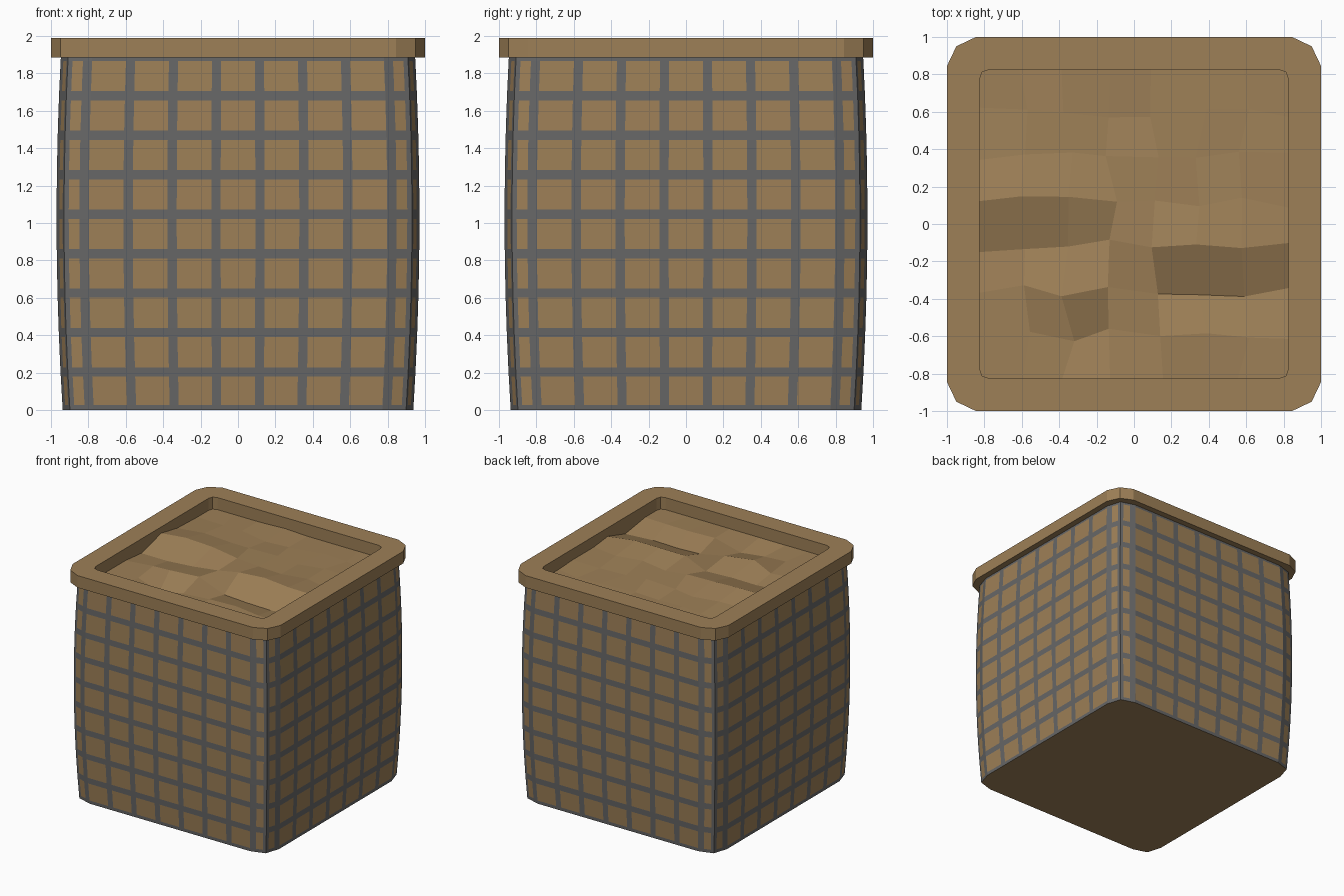
import bpy, bmesh, random
from math import cos, sin, pi

if "Cube" in bpy.data.objects:
    bpy.data.objects.remove(bpy.data.objects["Cube"])

random.seed(4)


def material(name, color):
    m = bpy.data.materials.new(name)
    m.diffuse_color = (*color, 1)
    m.use_nodes = True
    m.node_tree.nodes["Principled BSDF"].inputs["Base Color"].default_value = m.diffuse_color
    return m


sand = material("sand", (0.34, 0.215, 0.095))
wire = material("wire_grey", (0.135, 0.135, 0.135))


def finish(name, bm, mats):
    bmesh.ops.remove_doubles(bm, verts=bm.verts, dist=1e-5)
    bmesh.ops.recalc_face_normals(bm, faces=bm.faces)
    me = bpy.data.meshes.new(name)
    bm.to_mesh(me)
    bm.free()
    for m in mats:
        me.materials.append(m)
    ob = bpy.data.objects.new(name, me)
    bpy.context.collection.objects.link(ob)
    return ob


def four_sides(side):
    """Repeat one front-side outline around the square."""
    pts = []
    for k in range(4):
        c, s = round(cos(k * pi / 2)), round(sin(k * pi / 2))
        pts += [(x * c - y * s, x * s + y * c) for x, y in side]
    return pts


# Bulging cloth wall with mesh strips, coloured face by face
HALF, CORNER, EDGE = 0.97, 0.93, 0.80
W = 0.025
centres = [0.2351 * (i - 3.5) for i in range(8)]
xs = [-CORNER, -0.905, -EDGE, EDGE, 0.905]
for c in centres:
    xs += [c - W, c + W]
xs.sort()


def wall_y(x):
    t = max(0, (abs(x) - EDGE) / (CORNER - EDGE))
    return -(HALF - t * (HALF - CORNER))


def x_is_wire(x):
    return abs(x) > 0.905 or any(abs(x - c) < W for c in centres)


rows = [0, 0.028]
row_centres = [0.203 + 0.2111 * i for i in range(8)]
for c in row_centres:
    rows += [c - W, c + W]
rows += [1.865, 1.885]


def bulge(z):
    return 1 - 0.034 * abs((z - 1.03) / 1.03) ** 2


outline = four_sides([(x, wall_y(x)) for x in xs])
ends = xs + [CORNER]
col_wire = [x_is_wire((ends[i] + ends[i + 1]) / 2) for i in range(len(xs))] * 4
bm = bmesh.new()
rings = [[bm.verts.new((x * bulge(z), y * bulge(z), z)) for x, y in outline] for z in rows]
n = len(outline)
for r in range(len(rows) - 1):
    for i in range(n):
        j = (i + 1) % n
        f = bm.faces.new((rings[r][i], rings[r][j], rings[r + 1][j], rings[r + 1][i]))
        f.material_index = int(r % 2 == 0 or col_wire[i])
bm.faces.new(rings[0][::-1])
finish("basket_wall", bm, [sand, wire])


# Overhanging rim with chamfered corners
def chamfered(half, corner, edge):
    return four_sides([(-corner, -corner), (-edge, -half), (edge, -half)])


outer = chamfered(1.0, 0.95, 0.845)
inner = chamfered(0.825, 0.812, 0.775)
under = chamfered(0.915, 0.875, 0.76)
bm = bmesh.new()
loops = [[bm.verts.new((x, y, z)) for x, y in pts] for pts, z in
         ((outer, 1.885), (outer, 1.99), (inner, 1.99), (inner, 1.80), (under, 1.885))]
for a, b in zip(loops, loops[1:] + loops[:1]):
    for i in range(12):
        j = (i + 1) % 12
        bm.faces.new((a[i], a[j], b[j], b[i]))
finish("rim", bm, [sand])

# Uneven sand fill, heights in hundredths from back to front
heights = [
    (0, 0, 0, 1, 0, 0, 0, 0),
    (0, 0, 1, -1, 0, 1, 0, 0),
    (1, 2, 0, 1, 2, 0, 1, 1),
    (5, 6, 5, 3, 1, 2, 2, 1),
    (-2, -3, -2, -1, 5, 6, 5, 3),
    (0, 0, 4, 3, -4, -5, -5, -4),
    (0, 0, -4, -3, 1, 1, 0, 0),
    (0, 0, 0, 0, 0, 0, 0, 0),
]
bm = bmesh.new()
grid = []
for r, row in enumerate(heights):
    line = []
    for c, h in enumerate(row):
        x, y = -0.83 + 1.66 * c / 7, 0.83 - 1.66 * r / 7
        if 0 < c < 7:
            x += random.uniform(-0.04, 0.04)
        if 0 < r < 7:
            y += random.uniform(-0.035, 0.035)
        line.append(bm.verts.new((x, y, 1.885 + h / 100)))
    grid.append(line)
for r in range(7):
    for c in range(7):
        bm.faces.new((grid[r][c], grid[r + 1][c], grid[r + 1][c + 1], grid[r][c + 1]))
fill = finish("sand_fill", bm, [sand])
if fill.data.polygons[0].normal.z < 0:
    fill.data.flip_normals()
